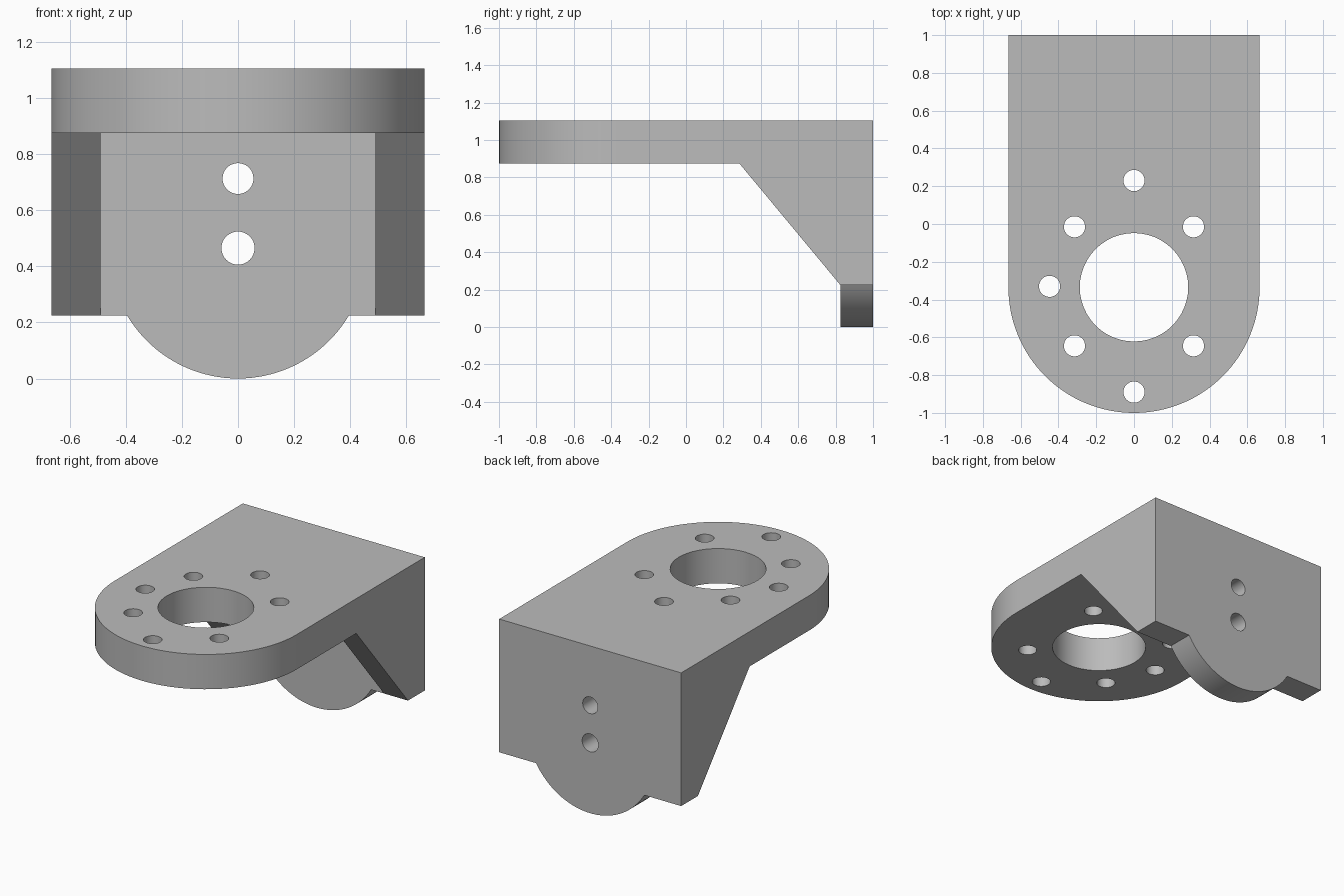
import bpy, bmesh
from math import cos, sin, pi, radians, asin
from mathutils import Vector

cube = bpy.data.objects.get("Cube")
if cube:
    bpy.data.objects.remove(cube)

HALF, BOTTOM, TOP = 0.665, 0.875, 1.105     # half width, flange underside and top
WALL, LOW = 0.825, 0.225                    # wall inner face, wall lower edge
RING_Y, TAB_R = -0.335, 0.46                # flange ring centre, tab radius

metal = bpy.data.materials.new("grey metal")
metal.use_nodes = True
grey = (0.5, 0.5, 0.5, 1)
metal.diffuse_color = grey
metal.node_tree.nodes["Principled BSDF"].inputs["Base Color"].default_value = grey


def arc(cx, cy, r, start, end, n):
    return [(cx + r * cos(start + (end - start) * i / n),
             cy + r * sin(start + (end - start) * i / n)) for i in range(n + 1)]


def prism(name, outline, axis, low, high):
    """Extrude a 2D outline along the given axis, from low to high."""
    place = {"x": lambda a, b: (low, a, b),
             "y": lambda a, b: (a, low, b),
             "z": lambda a, b: (a, b, low)}[axis]
    bm = bmesh.new()
    base = bm.faces.new([bm.verts.new(place(a, b)) for a, b in outline])
    extruded = bmesh.ops.extrude_face_region(bm, geom=[base], use_keep_orig=True)
    move = Vector([high - low if axis == k else 0 for k in "xyz"])
    bmesh.ops.translate(bm, vec=move, verts=[
        g for g in extruded["geom"] if isinstance(g, bmesh.types.BMVert)])
    bmesh.ops.recalc_face_normals(bm, faces=bm.faces)
    mesh = bpy.data.meshes.new(name)
    bm.to_mesh(mesh)
    bm.free()
    obj = bpy.data.objects.new(name, mesh)
    bpy.context.collection.objects.link(obj)
    mesh.materials.append(metal)
    return obj


def drill(cx, cy, r, axis, low, high):
    return prism("hole_cutter", arc(cx, cy, r, 0, 2 * pi, 48)[:-1], axis, low, high)


def combine(target, other, operation):
    mod = target.modifiers.new("combine", "BOOLEAN")
    mod.operation, mod.object, mod.solver = operation, other, "EXACT"
    bpy.context.view_layer.objects.active = target
    bpy.ops.object.modifier_apply(modifier=mod.name)
    bpy.data.objects.remove(other)


# Top flange with a rounded front
bracket = prism("mounting_bracket",
                [(HALF, 1), (-HALF, 1)] + arc(0, RING_Y, HALF, pi, 2 * pi, 64),
                "z", BOTTOM, TOP)

# Back wall with a round tab below its lower edge
dip = asin((TAB_R - LOW) / TAB_R)
tab = arc(0, TAB_R, TAB_R, pi + dip, 2 * pi - dip, 40)
wall = prism("back_wall", [(HALF, TOP), (-HALF, TOP), (-HALF, LOW)] + tab + [(HALF, LOW)],
             "y", WALL, 1)
combine(bracket, wall, "UNION")

# Sloping side ribs
rib = [(0.285, BOTTOM), (WALL, LOW), (1, LOW), (1, TOP), (0.285, TOP)]
for low, high in ((-HALF, -0.49), (0.49, HALF)):
    combine(bracket, prism("side_rib", rib, "x", low, high), "UNION")

# Bore and bolt circle in the flange; one bolt position on the left stays solid
combine(bracket, drill(0, RING_Y, 0.287, "z", 0.7, 1.3), "DIFFERENCE")
for x, y in ((0, 0.23), (0, -0.89), (-0.447, -0.33), (0.315, -0.015),
             (-0.315, -0.015), (0.315, -0.645), (-0.315, -0.645)):
    combine(bracket, drill(x, y, 0.056, "z", 0.7, 1.3), "DIFFERENCE")

# Two screw holes through the back wall
for z, r in ((0.713, 0.055), (0.465, 0.059)):
    combine(bracket, drill(0, z, r, "y", 0.6, 1.2), "DIFFERENCE")

# Merge flat regions and shade the curves smooth
bm = bmesh.new()
bm.from_mesh(bracket.data)
bmesh.ops.remove_doubles(bm, verts=bm.verts, dist=0.0001)
bmesh.ops.dissolve_limit(bm, angle_limit=radians(0.2), verts=bm.verts, edges=bm.edges)
bm.to_mesh(bracket.data)
bm.free()
bpy.ops.object.select_all(action="DESELECT")
bracket.select_set(True)
bpy.context.view_layer.objects.active = bracket
bpy.ops.object.shade_smooth_by_angle(angle=radians(30))
